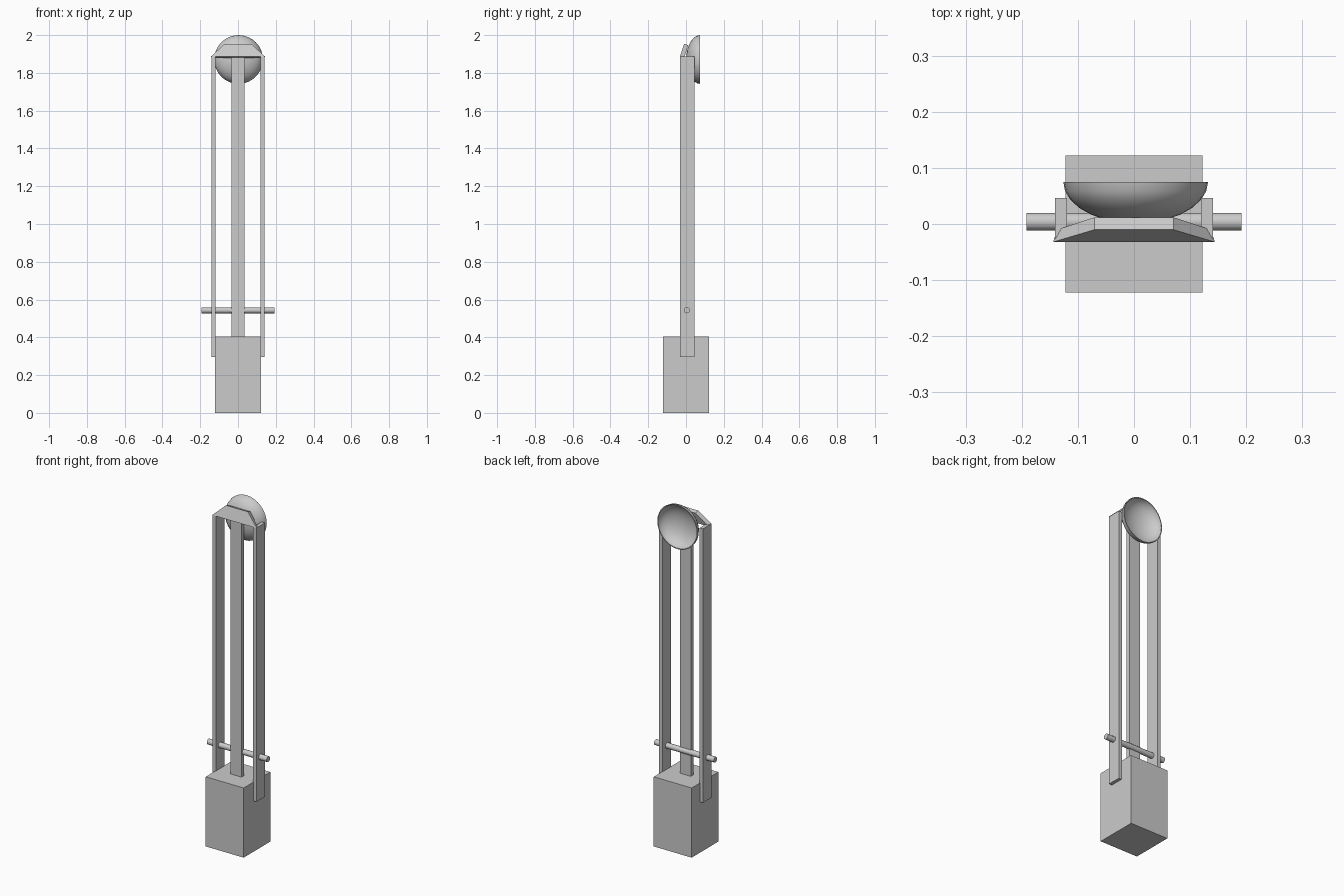
import bpy, bmesh, math
from mathutils import Matrix

if "Cube" in bpy.data.objects:
    bpy.data.objects.remove(bpy.data.objects["Cube"])


def obj_from_bm(name, bm):
    bmesh.ops.recalc_face_normals(bm, faces=bm.faces[:])
    me = bpy.data.meshes.new(name)
    bm.to_mesh(me)
    bm.free()
    ob = bpy.data.objects.new(name, me)
    bpy.context.collection.objects.link(ob)
    return ob


def box(name, x0, x1, y0, y1, z0, z1):
    bm = bmesh.new()
    bmesh.ops.create_cube(bm, size=1)
    for v in bm.verts:
        v.co = ((x0 + x1) / 2 + v.co.x * (x1 - x0),
                (y0 + y1) / 2 + v.co.y * (y1 - y0),
                (z0 + z1) / 2 + v.co.z * (z1 - z0))
    return obj_from_bm(name, bm)


# Base block and flat central post
box("base_block", -0.122, 0.122, -0.122, 0.122, 0, 0.405)
box("central_post", -0.035, 0.035, -0.018, 0.006, 0.40, 1.885)

# Side straps running down the flanks of the base
for s, side in ((-1, "left"), (1, "right")):
    x0, x1 = sorted((s * 0.119, s * 0.141))
    box(side + "_strap", x0, x1, -0.032, 0.046, 0.295, 1.887)

# Cross rod through the straps
bm = bmesh.new()
bmesh.ops.create_cone(bm, cap_ends=True, segments=12, radius1=0.016, radius2=0.016,
                      depth=0.384,
                      matrix=Matrix.Translation((0, 0.004, 0.543)) @ Matrix.Rotation(math.pi / 2, 4, 'Y'))
rod = obj_from_bm("cross_rod", bm)

# Tilted trapezoid plate bridging the strap tops: (half width, y, z) for each long edge
edges = [(0.144, -0.032, 1.886), (0.07, -0.010, 1.954), (0.07, 0.012, 1.947), (0.137, -0.010, 1.879)]
bm = bmesh.new()
left = [bm.verts.new((-w, y, z)) for w, y, z in edges]
right = [bm.verts.new((w, y, z)) for w, y, z in edges]
bm.faces.new(left)
bm.faces.new(right)
for i in range(4):
    j = (i + 1) % 4
    bm.faces.new((left[i], left[j], right[j], right[i]))
obj_from_bm("top_plate", bm)

# Hollow dish opening to the back, lathed from an outer and inner arc
R, depth, wall, rim_y, rings, segs = 0.129, 0.074, 0.005, 0.075, 7, 32
profile = []
for k in range(rings + 1):
    a = math.pi / 2 * k / rings
    profile.append((R * math.sin(a), rim_y - depth * math.cos(a)))
for k in range(rings, -1, -1):
    a = math.pi / 2 * k / rings
    profile.append(((R - wall) * math.sin(a), rim_y - (depth - wall) * math.cos(a)))
bm = bmesh.new()
vs = [bm.verts.new((r, y, 0)) for r, y in profile]
es = [bm.edges.new(p) for p in zip(vs, vs[1:])]
bmesh.ops.spin(bm, geom=vs + es, cent=(0, 0, 0), axis=(0, 1, 0),
               angle=2 * math.pi, steps=segs)
bmesh.ops.remove_doubles(bm, verts=bm.verts[:], dist=0.0005)
bmesh.ops.translate(bm, verts=bm.verts[:], vec=(0.003, 0, 2.0 - R))
dish = obj_from_bm("dish", bm)

# Smooth the round parts
for ob in (rod, dish):
    bpy.ops.object.select_all(action='DESELECT')
    ob.select_set(True)
    bpy.context.view_layer.objects.active = ob
    bpy.ops.object.shade_smooth_by_angle(angle=math.radians(35))
